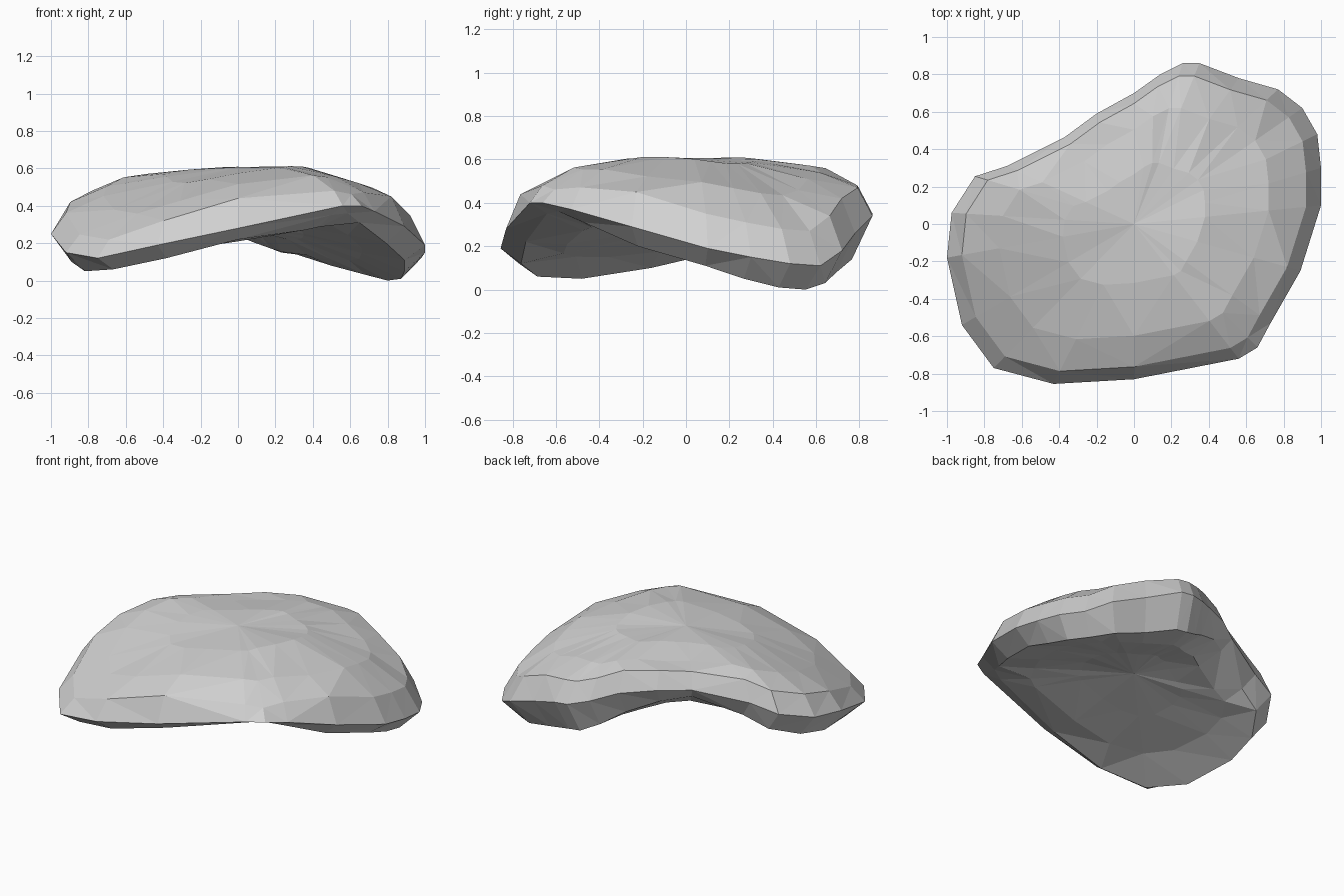
import bpy, bmesh, math, random

if "Cube" in bpy.data.objects:
    bpy.data.objects.remove(bpy.data.objects["Cube"])

random.seed(4)

# Outline of the folded stone: x, y, rim height, lower lip height
RIM = [(0.35, 0.86, 0.34, 0.14), (0.56, 0.78, 0.26, 0.08), (0.77, 0.72, 0.18, 0.03),
       (0.90, 0.62, 0.11, 0.0), (0.98, 0.48, 0.12, 0.01), (1.0, 0.30, 0.15, 0.05),
       (1.0, 0.10, 0.19, 0.11), (0.89, -0.25, 0.29, 0.20), (0.73, -0.53, 0.37, 0.31),
       (0.66, -0.66, 0.40, 0.36), (0.56, -0.72, 0.40, 0.35), (0.0, -0.83, 0.28, 0.22),
       (-0.43, -0.855, 0.19, 0.12), (-0.75, -0.77, 0.12, 0.06), (-0.92, -0.54, 0.15, 0.05),
       (-1.0, -0.18, 0.25, 0.10), (-0.975, 0.06, 0.29, 0.15), (-0.85, 0.255, 0.35, 0.22),
       (-0.68, 0.31, 0.40, 0.29), (-0.37, 0.465, 0.46, 0.39), (-0.20, 0.59, 0.46, 0.36),
       (0.0, 0.70, 0.43, 0.28), (0.14, 0.80, 0.38, 0.20), (0.26, 0.86, 0.35, 0.15)]


def across(x, y):
    """Distance from the fold that runs back left to front right."""
    return (x + y) / math.sqrt(2) - 0.1


def top_z(x, y):
    u, v = across(x, y), (x - y) / math.sqrt(2)
    bend = 0.28 if u > 0 else 0.33
    ends = 0.4 * max(v - 0.35, 0) ** 2 + 0.2 * min(max(x - 0.4, 0), 0.25)
    dip = 0.05 * math.exp(-(u / 0.25) ** 2) * min(max(-v - 0.2, 0) / 0.3, 1)
    return 0.61 - bend * u * u - ends - dip


def under_z(x, y):
    u = across(x, y)
    return 0.31 - (0.33 * u if u > 0 else -0.2 * u)


def shoulder_z(x, y, r, l):
    back = x - y < -0.4
    return min(top_z(x, y), r + (0.13 if back else 0.16))


bm = bmesh.new()


def ring(scale, height, jitter=0.0):
    verts = []
    for x, y, zr, zl in RIM:
        px, py = x * scale, y * scale
        z = height(px, py, zr, zl) + random.uniform(-jitter, jitter)
        verts.append(bm.verts.new((px, py, z)))
    return verts


# Rings from the middle of the top, over the rim, to the middle of the underside
rings = [
    ring(0.38, lambda x, y, r, l: top_z(x, y), 0.004),
    ring(0.72, lambda x, y, r, l: top_z(x, y), 0.005),
    ring(0.92, shoulder_z),
    ring(1.0, lambda x, y, r, l: r),
    ring(0.89, lambda x, y, r, l: l),
    ring(0.66, lambda x, y, r, l: under_z(x, y), 0.005),
    ring(0.35, lambda x, y, r, l: under_z(x, y), 0.004),
]
n = len(RIM)
for a, b in zip(rings, rings[1:]):
    for i in range(n):
        j = (i + 1) % n
        bm.faces.new((a[i], a[j], b[j], b[i]))

# Close the top and underside with fans
for loop, z in ((rings[0], top_z(0, 0)), (rings[-1], under_z(0, 0))):
    c = bm.verts.new((0, 0, z))
    for i in range(n):
        bm.faces.new((c, loop[i], loop[(i + 1) % n]))

bmesh.ops.triangulate(bm, faces=bm.faces[:])
bmesh.ops.recalc_face_normals(bm, faces=bm.faces[:])

mesh = bpy.data.meshes.new("folded_stone")
bm.to_mesh(mesh)
bm.free()
stone = bpy.data.objects.new("folded_stone", mesh)
bpy.context.collection.objects.link(stone)

# Plain stone colour
grey = bpy.data.materials.new("light_grey")
grey.diffuse_color = (0.64, 0.64, 0.64, 1)
grey.use_nodes = True
grey.node_tree.nodes["Principled BSDF"].inputs["Base Color"].default_value = grey.diffuse_color
mesh.materials.append(grey)
